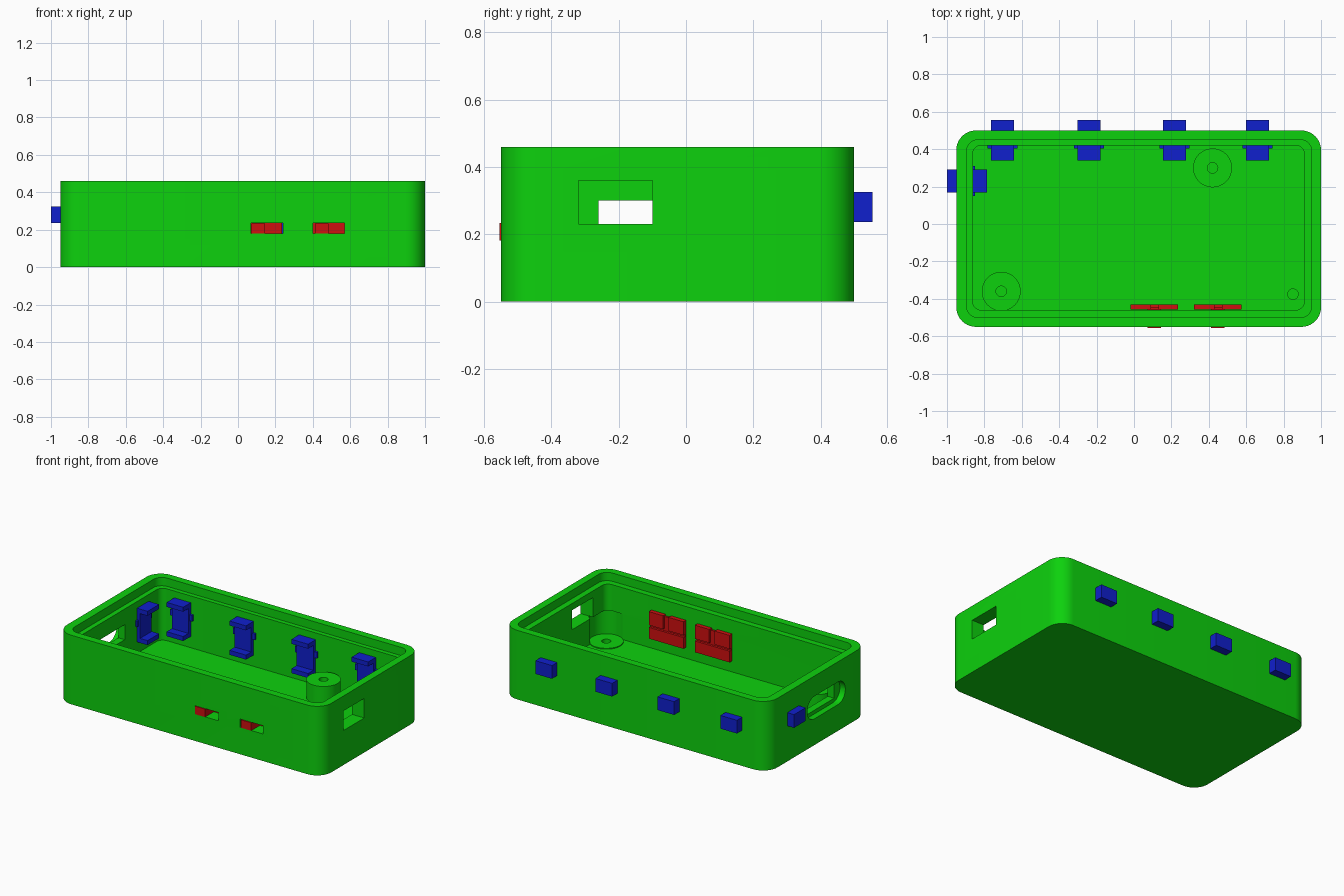
import bpy, bmesh, math
from mathutils import Matrix

if "Cube" in bpy.data.objects:
    bpy.data.objects.remove(bpy.data.objects["Cube"])


def material(name, rgb):
    m = bpy.data.materials.new(name)
    m.diffuse_color = (*rgb, 1)
    m.use_nodes = True
    m.node_tree.nodes["Principled BSDF"].inputs["Base Color"].default_value = m.diffuse_color
    return m


GREEN = material("bright green", (0.004, 0.64, 0.004))
BLUE = material("deep blue", (0.005, 0.014, 0.61))
RED = material("strong red", (0.62, 0.005, 0.005))


def make(name, bm, mat):
    bmesh.ops.recalc_face_normals(bm, faces=bm.faces[:])
    me = bpy.data.meshes.new(name)
    bm.to_mesh(me)
    bm.free()
    me.materials.append(mat)
    ob = bpy.data.objects.new(name, me)
    bpy.context.collection.objects.link(ob)
    return ob


def prism(bm, pts, offset):
    f = bm.faces.new([bm.verts.new(p) for p in pts])
    r = bmesh.ops.extrude_face_region(bm, geom=[f])
    vs = [v for v in r["geom"] if isinstance(v, bmesh.types.BMVert)]
    bmesh.ops.translate(bm, verts=vs, vec=offset)


def rounded(a0, a1, b0, b1, r, n=10):
    """Outline of a rounded rectangle."""
    out = []
    for i, (a, b) in enumerate([(a1 - r, b1 - r), (a0 + r, b1 - r),
                                (a0 + r, b0 + r), (a1 - r, b0 + r)]):
        for k in range(n + 1):
            t = math.pi / 2 * (i + k / n)
            out.append((a + r * math.cos(t), b + r * math.sin(t)))
    return out


def slab(name, x0, x1, y0, y1, z0, z1, r):
    bm = bmesh.new()
    prism(bm, [(x, y, z0) for x, y in rounded(x0, x1, y0, y1, r)], (0, 0, z1 - z0))
    return make(name, bm, GREEN)


def add_box(bm, x0, x1, y0, y1, z0, z1):
    m = Matrix.Translation(((x0 + x1) / 2, (y0 + y1) / 2, (z0 + z1) / 2))
    bmesh.ops.create_cube(bm, size=1, matrix=m @ Matrix.Diagonal((x1 - x0, y1 - y0, z1 - z0, 1)))


def boxes(name, mat, *dims):
    bm = bmesh.new()
    for d in dims:
        add_box(bm, *d)
    return make(name, bm, mat)


def cylinder(name, x, y, r, z0, z1, n=48):
    bm = bmesh.new()
    bmesh.ops.create_cone(bm, cap_ends=True, segments=n, radius1=r, radius2=r, depth=z1 - z0,
                          matrix=Matrix.Translation((x, y, (z0 + z1) / 2)))
    return make(name, bm, GREEN)


def boolean(target, tool, op="DIFFERENCE"):
    mod = target.modifiers.new("bool", "BOOLEAN")
    mod.operation, mod.object, mod.solver = op, tool, "EXACT"
    dg = bpy.context.evaluated_depsgraph_get()
    me = bpy.data.meshes.new_from_object(target.evaluated_get(dg))
    target.modifiers.clear()
    target.data = me
    bpy.data.objects.remove(tool)


# open tray with a stepped rim
case = slab("case", -0.95, 1.0, -0.55, 0.50, 0, 0.46, 0.105)
boolean(case, slab("rim_cut", -0.895, 0.95, -0.50, 0.45, 0.405, 0.6, 0.06))
boolean(case, slab("cavity_cut", -0.862, 0.91, -0.46, 0.42, 0.06, 0.5, 0.045))

# screw posts; the low one has a clearance pocket in the wall
boolean(case, cylinder("pocket_cut", 0.85, -0.375, 0.104, 0.066, 0.23))
for x, y, top in ((0.42, 0.30, 0.18), (-0.71, -0.36, 0.18), (0.85, -0.375, 0.066)):
    boolean(case, cylinder("post", x, y, 0.104, 0.03, top), "UNION")
    boolean(case, cylinder("screw_hole", x, y, 0.028, 0.025, 0.3, 24))

# right wall window
boolean(case, boxes("window_cut", GREEN, (0.8, 1.1, -0.32, -0.10, 0.23, 0.36)))

# left wall port: rounded outer recess and rectangular opening
bm = bmesh.new()
prism(bm, [(-1.1, y, z) for y, z in rounded(-0.32, 0.08, 0.175, 0.325, 0.0749)], (0.19, 0, 0))
boolean(case, make("port_recess_cut", bm, GREEN))
boolean(case, boxes("port_cut", GREEN, (-1.1, -0.8, -0.26, 0.04, 0.20, 0.30)))

# front button slots
for x in (0.07, 0.40):
    boolean(case, boxes("slot_cut", GREEN, (x, x + 0.17, -0.7, -0.44, 0.18, 0.235)))

bpy.context.view_layer.objects.active = case
case.select_set(True)
bpy.ops.object.shade_smooth_by_angle(angle=math.radians(30))
case.select_set(False)

# red sliders: inner plate with lower bar, two upper blocks and a finger peg
for i, x in enumerate((-0.02, 0.32)):
    boxes(f"slider_{i + 1}", RED,
          (x, x + 0.255, -0.458, -0.445, 0.135, 0.305),
          (x, x + 0.255, -0.458, -0.43, 0.135, 0.21),
          (x, x + 0.11, -0.458, -0.43, 0.225, 0.315),
          (x + 0.15, x + 0.255, -0.458, -0.43, 0.225, 0.315),
          (x + 0.092, x + 0.165, -0.555, -0.45, 0.181, 0.234))


# blue clips, built against the back wall at x = 0
def clip(name):
    return boxes(name, BLUE,
                 (-0.061, 0.061, 0.41, 0.555, 0.237, 0.325),
                 (-0.061, 0.061, 0.395, 0.421, 0.14, 0.355),
                 (-0.061, 0.061, 0.34, 0.421, 0.33, 0.36),
                 (-0.061, 0.061, 0.34, 0.421, 0.135, 0.165),
                 (-0.08, 0.08, 0.405, 0.43, 0.245, 0.285))


for i, x in enumerate((-0.703, -0.24, 0.217, 0.66)):
    clip(f"back_clip_{i + 1}").location.x = x

side = clip("side_clip")
side.rotation_euler.z = math.pi / 2
side.location = (-0.445, 0.23, 0)
